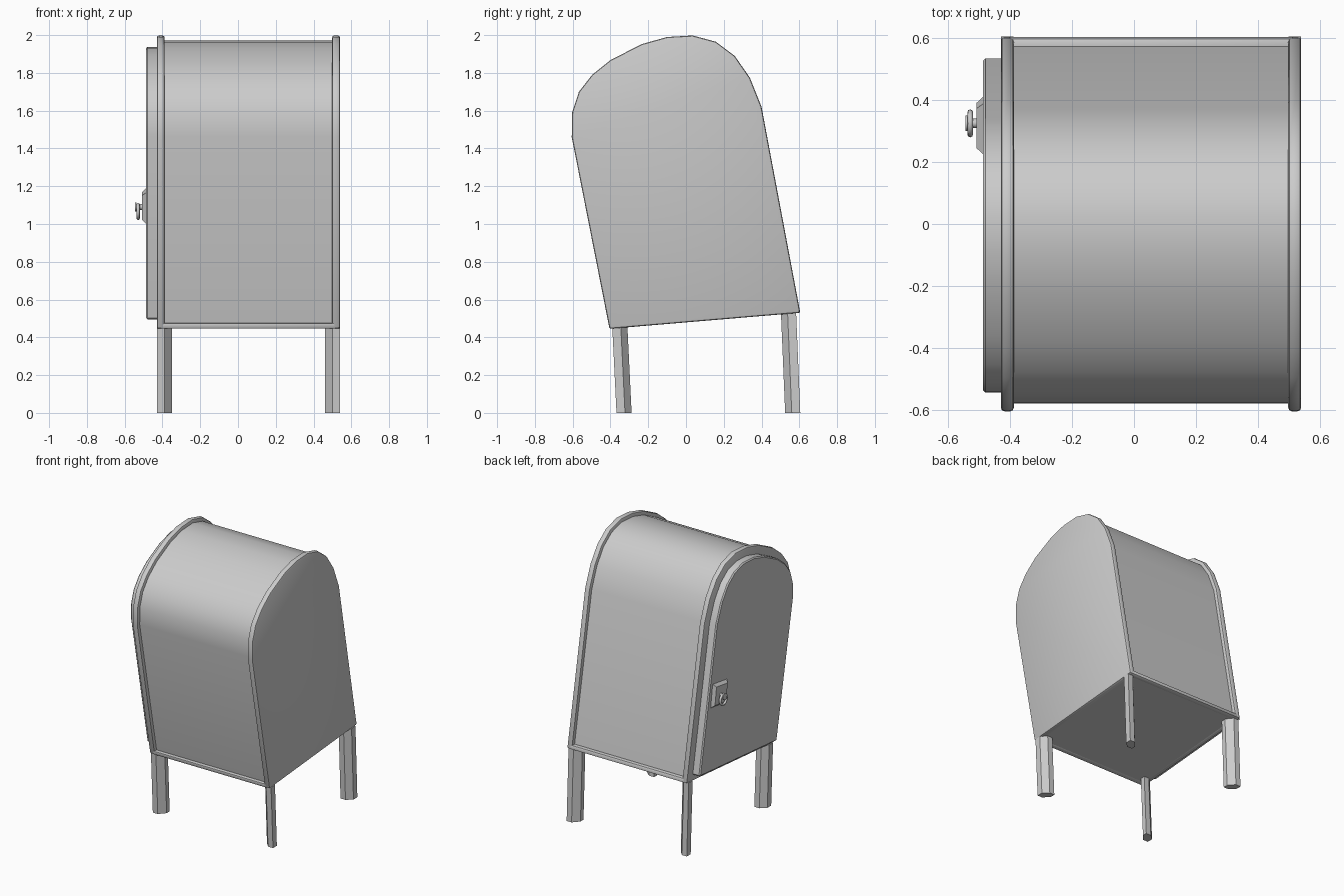
import bpy
import bmesh
from math import radians, pi
from mathutils import Vector, Matrix

if "Cube" in bpy.data.objects:
    bpy.data.objects.remove(bpy.data.objects["Cube"])

grey = bpy.data.materials.new("grey metal")
grey.use_nodes = True
grey.diffuse_color = (0.6, 0.6, 0.6, 1)
grey.node_tree.nodes["Principled BSDF"].inputs["Base Color"].default_value = grey.diffuse_color


def finish(name, bm, bevel=0.0, segments=2):
    """Bevel the sharp edges, shade smooth by angle and link the part."""
    bmesh.ops.recalc_face_normals(bm, faces=bm.faces)
    if bevel:
        sharp = [e for e in bm.edges if e.calc_face_angle(0) > radians(45)]
        bmesh.ops.bevel(bm, geom=sharp, offset=bevel, segments=segments,
                        profile=0.5, affect='EDGES', clamp_overlap=True)
    mesh = bpy.data.meshes.new(name)
    bm.to_mesh(mesh)
    bm.free()
    mesh.materials.append(grey)
    ob = bpy.data.objects.new(name, mesh)
    bpy.context.collection.objects.link(ob)
    bpy.ops.object.select_all(action='DESELECT')
    ob.select_set(True)
    bpy.context.view_layer.objects.active = ob
    bpy.ops.object.shade_smooth_by_angle(angle=radians(32))
    return ob


def prism(bottom, top):
    """Solid between two matching rings of points."""
    bm = bmesh.new()
    a = [bm.verts.new(p) for p in bottom]
    b = [bm.verts.new(p) for p in top]
    bm.faces.new(a)
    bm.faces.new(b)
    for i in range(len(a)):
        j = (i + 1) % len(a)
        bm.faces.new((a[i], a[j], b[j], b[i]))
    return bm


def slab(points, x0, x1):
    return prism([(x0, y, z) for y, z in points], [(x1, y, z) for y, z in points])


def inset(points, d, base):
    """Offset a clockwise outline inward; the closing (bottom) edge moves by base."""
    pts = [Vector(p) for p in points]
    n = len(pts)
    lines = []
    for i in range(n):
        t = (pts[(i + 1) % n] - pts[i]).normalized()
        lines.append((Vector((t.y, -t.x)), pts[i], base if i == n - 1 else d))
    out = []
    for i in range(n):
        n0, p0, d0 = lines[i - 1]
        n1, p1, d1 = lines[i]
        c0, c1 = n0.dot(p0) + d0, n1.dot(p1) + d1
        det = n0.x * n1.y - n0.y * n1.x
        out.append(((c0 * n1.y - c1 * n0.y) / det, (n0.x * c1 - n1.x * c0) / det))
    return out


# Leaning arched outline (y, z), front bottom to back bottom
outline = [(-.405, .445), (-.605, 1.46), (-.603, 1.59), (-.567, 1.70), (-.497, 1.79),
           (-.397, 1.87), (-.232, 1.953), (-.10, 1.99), (.035, 1.998), (.158, 1.965),
           (.258, 1.89), (.338, 1.775), (.40, 1.62), (.605, .53)]


def floor_z(y):
    return .445 + (y + .405) * .084


# Body, end panels and door
finish("body", slab(inset(outline, .026, .002), -.41, .52))
finish("left_end_panel", slab(outline, .498, .54), .012)
finish("right_end_panel", slab(outline, -.43, -.388), .012)
finish("door", slab(inset(outline, .06, .045), -.487, -.42), .008, 1)

# Bottom trim bars, leaning with the walls
for name, (y, z), lean, side in (("front_trim", outline[0], -.197, 1),
                                 ("back_trim", outline[-1], -.188, -1)):
    h = .03
    ring = [(y, z), (y + lean * h, z + h), (y + lean * h + side * .04, z + h),
            (y + side * .04, floor_z(y + side * .04))]
    finish(name, slab(ring, -.41, .52), .008)

# Legs: outer corner square, inner corners chamfered, leaning backwards
section = [(0, 0), (.04, 0), (.08, .045), (.08, .08), (.04, .08), (0, .045)]
for fb, y_out, sy in (("front", -.368, 1), ("back", .605, -1)):
    for lr, x_out, sx in (("left", .54, -1), ("right", -.43, 1)):
        foot = [(x_out + sx * u, y_out + sy * v, 0) for u, v in section]
        head = [(x, y - .022, floor_z(y - .022) + .001) for x, y, z in foot]
        finish(f"{fb}_{lr}_leg", prism(foot, head))

# Lock plate on the door, tilted with the body
bm = bmesh.new()
bmesh.ops.create_cone(bm, cap_ends=True, segments=4, radius1=.118, radius2=.092, depth=.022,
                      matrix=Matrix.Translation((-.497, .318, 1.095))
                      @ Matrix.Rotation(radians(8), 4, 'X')
                      @ Matrix.Rotation(-pi / 2, 4, 'Y') @ Matrix.Rotation(pi / 4, 4, 'Z'))
finish("lock_plate", bm)

# Pull stem, cap and hanging ring
for name, radius, depth, x in (("pull_stem", .015, .036, -.522), ("pull_cap", .025, .006, -.541)):
    bm = bmesh.new()
    bmesh.ops.create_cone(bm, cap_ends=True, segments=12, radius1=radius, radius2=radius,
                          depth=depth, matrix=Matrix.Translation((x, .325, 1.09))
                          @ Matrix.Rotation(pi / 2, 4, 'Y'))
    finish(name, bm)
bpy.ops.mesh.primitive_torus_add(major_radius=.036, minor_radius=.009, major_segments=20,
                                 minor_segments=8, location=(-.529, .325, 1.066),
                                 rotation=(0, pi / 2, 0))
ring = bpy.context.object
ring.name = "pull_ring"
ring.data.materials.append(grey)
bpy.ops.object.shade_smooth_by_angle(angle=radians(60))
